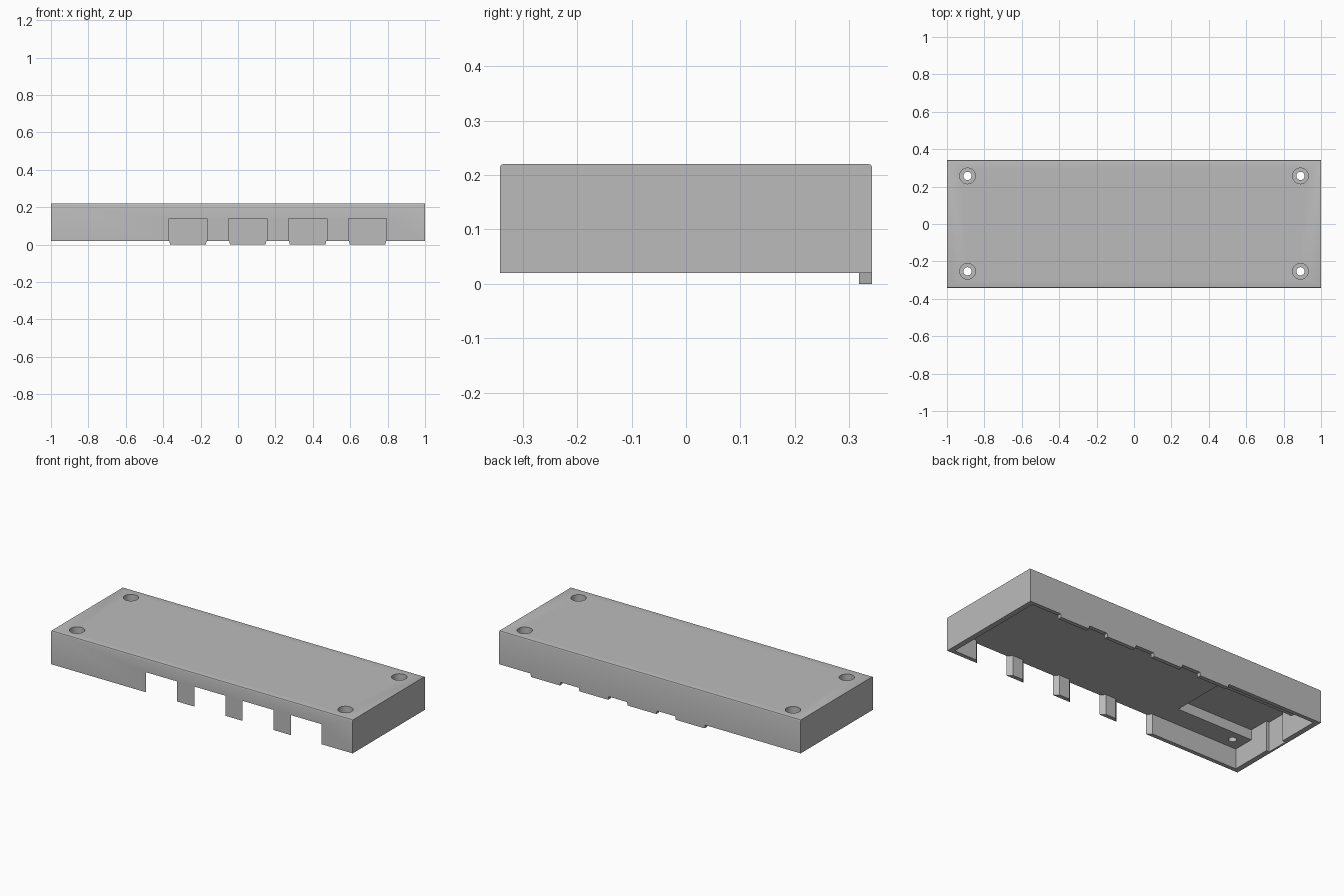
import bpy, bmesh
from mathutils import Matrix

cube = bpy.data.objects.get("Cube")
if cube:
    bpy.data.objects.remove(cube, do_unlink=True)

grey = bpy.data.materials.new("plain grey")
grey.use_nodes = True
colour = (0.5, 0.5, 0.5, 1)
grey.diffuse_color = colour
grey.node_tree.nodes["Principled BSDF"].inputs["Base Color"].default_value = colour

HALF_Y, TOP, RIM, CEILING = 0.342, 0.22, 0.02, 0.14
INNER_X, INNER_Y = 0.968, 0.318
SLOTS = [(-0.37, -0.165), (-0.05, 0.155), (0.27, 0.475), (0.59, 0.795)]


def finish(name, bm):
    bmesh.ops.recalc_face_normals(bm, faces=bm.faces[:])
    mesh = bpy.data.meshes.new(name)
    bm.to_mesh(mesh)
    bm.free()
    mesh.materials.append(grey)
    obj = bpy.data.objects.new(name, mesh)
    bpy.context.collection.objects.link(obj)
    return obj


def prism(name, outline, z0, z1, inset=0):
    """Extrude an xy outline upward; inset narrows its foot in x."""
    bm = bmesh.new()
    mid = sum(p[0] for p in outline) / len(outline)
    foot = [bm.verts.new((x + (inset if x < mid else -inset), y, z0)) for x, y in outline]
    head = [bm.verts.new((x, y, z1)) for x, y in outline]
    bm.faces.new(foot)
    bm.faces.new(head)
    for i in range(len(outline)):
        j = (i + 1) % len(outline)
        bm.faces.new((foot[i], foot[j], head[j], head[i]))
    return finish(name, bm)


def box(name, x0, x1, y0, y1, z0, z1, inset=0):
    return prism(name, [(x0, y0), (x1, y0), (x1, y1), (x0, y1)], z0, z1, inset)


def cylinder(name, x, y, radius, z0, z1):
    bm = bmesh.new()
    bmesh.ops.create_cone(bm, cap_ends=True, segments=32, radius1=radius, radius2=radius,
                          depth=z1 - z0, matrix=Matrix.Translation((x, y, (z0 + z1) / 2)))
    return finish(name, bm)


def apply(obj, mod):
    with bpy.context.temp_override(object=obj, active_object=obj, selected_objects=[obj]):
        bpy.ops.object.modifier_apply(modifier=mod.name)


def cut(obj, cutter):
    cutter.hide_render = True
    mod = obj.modifiers.new("cut", "BOOLEAN")
    mod.operation, mod.solver, mod.object = "DIFFERENCE", "EXACT", cutter
    apply(obj, mod)
    bpy.data.objects.remove(cutter, do_unlink=True)


# Tray body with softened long top edges
bevel = 0.006
bm = bmesh.new()
bmesh.ops.create_cube(bm, size=1)
for v in bm.verts:
    v.co = (v.co.x * 2, v.co.y * HALF_Y * 2, TOP if v.co.z > 0 else RIM)
edges = [e for e in bm.edges
         if all(v.co.z > CEILING for v in e.verts) and e.verts[0].co.y == e.verts[1].co.y]
bmesh.ops.bevel(bm, geom=edges, offset=bevel, segments=3, profile=0.5, affect="EDGES")
body = finish("tray_body", bm)

# Hollow underside, deeper pocket and thinned end wall
cut(body, box("cavity", -INNER_X, INNER_X, -INNER_Y, INNER_Y, -0.1, CEILING))
cut(body, box("pocket", -INNER_X, -0.465, -0.19, 0.14, 0.1, 0.2))
cut(body, box("end_wall_recess", -0.988, -0.9, -0.067, 0.067, -0.1, 0.2))

# Front openings that flare inward
flare, past = INNER_Y - HALF_Y, 0.01
for a, b in SLOTS:
    g = -flare + past
    outline = [(a + past, -HALF_Y - past), (b - past, -HALF_Y - past),
               (b + g, -INNER_Y + past), (a - g, -INNER_Y + past)]
    cut(body, prism("opening", outline, -0.1, CEILING))

# Counterbored screw holes
for x in (-0.89, 0.89):
    for y in (-0.253, 0.257):
        cut(body, cylinder("screw_hole", x, y, 0.022, 0, 0.3))
        cut(body, cylinder("counterbore", x, y, 0.042, 0.18, 0.3))

bpy.context.view_layer.objects.active = body
body.select_set(True)
bpy.ops.object.shade_smooth_by_angle()

# Tapered tabs under the back rim
for i, (a, b) in enumerate(SLOTS):
    box(f"back_tab_{i + 1}", a + 0.003, b - 0.003, INNER_Y, HALF_Y, 0, RIM, inset=0.004)
